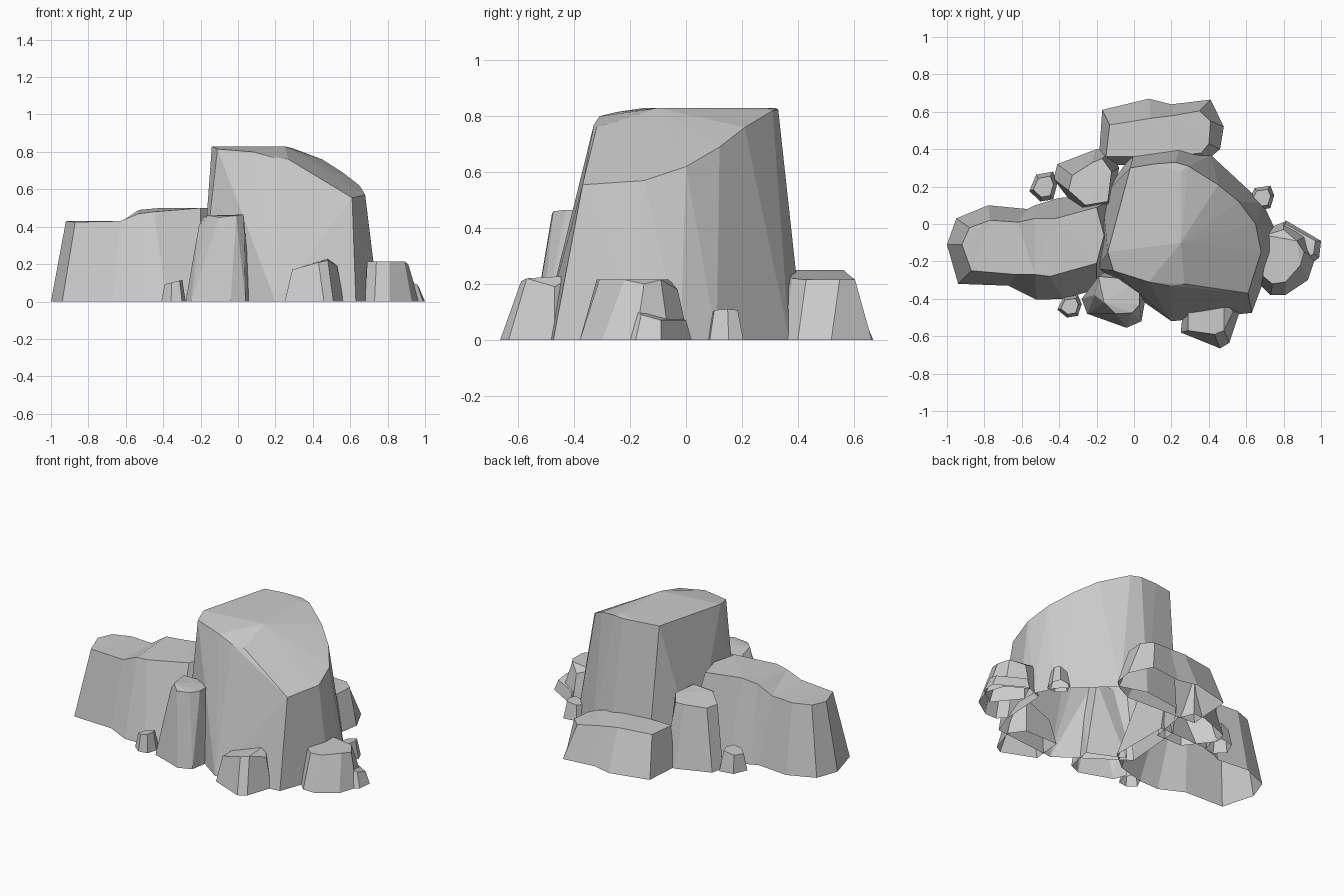
import bpy, bmesh


def finish(name, bm):
    bmesh.ops.recalc_face_normals(bm, faces=bm.faces)
    # rocks are open underneath
    base = [f for f in bm.faces if all(v.co.z < 0.001 for v in f.verts)]
    bmesh.ops.delete(bm, geom=base, context='FACES_ONLY')
    me = bpy.data.meshes.new(name)
    bm.to_mesh(me)
    bm.free()
    ob = bpy.data.objects.new(name, me)
    bpy.context.collection.objects.link(ob)
    return ob


def hull_rock(name, pts):
    bm = bmesh.new()
    for p in pts:
        bm.verts.new(p)
    r = bmesh.ops.convex_hull(bm, input=bm.verts)
    bmesh.ops.delete(bm, geom=[v for v in bm.verts if not v.link_faces], context='VERTS')
    bmesh.ops.dissolve_limit(bm, angle_limit=0.03, verts=bm.verts, edges=bm.edges)
    return finish(name, bm)


def loft_rock(name, cols):
    """Each column: base x, base y, top x, top y, top z."""
    bm = bmesh.new()
    lo = [bm.verts.new((c[0], c[1], 0)) for c in cols]
    hi = [bm.verts.new(c[2:]) for c in cols]
    n = len(cols)
    for i in range(n):
        j = (i + 1) % n
        bm.faces.new((lo[i], lo[j], hi[j], hi[i]))
    top = bm.faces.new(hi)
    bm.faces.new(lo[::-1])
    bmesh.ops.triangulate(bm, faces=[top])
    return finish(name, bm)


# Main boulder: base outline, right rim, front shoulder, flat crown
base = [(-.2, -.24), (.2, -.52), (.27, -.49), (.63, -.475), (.75, -.15), (.75, -.02),
        (.69, .11), (.41, .37), (.25, .42), (0, .385), (-.17, .15)]
rim = [(.61, -.37, .555), (.68, -.15, .57), (.65, 0, .62), (.56, .12, .69),
       (.45, .21, .76), (.29, .31, .82), (.22, .33, .825)]
crown = [(.19, -.33, .77), (.27, -.32, .76), (.08, -.31, .80), (-.11, -.25, .815),
         (-.14, -.15, .83), (-.02, .30, .83), (.1, .32, .83), (.25, -.1, .83), (.25, .28, .83)]
hull_rock("main_boulder", [(x, y, 0) for x, y in base] + rim + crown)

# Long stepped shelf on the left
loft_rock("left_shelf", [
    (-1, -.11, -.92, -.11, .43), (-.94, -.32, -.87, -.25, .425), (-.67, -.33, -.63, -.27, .43),
    (-.52, -.405, -.53, -.27, .47), (-.38, -.40, -.45, -.28, .48), (-.2, -.35, -.2, -.21, .5),
    (-.08, -.25, -.16, -.06, .5), (-.08, .15, -.2, .09, .5), (-.40, .14, -.42, .03, .5),
    (-.53, .1, -.53, .03, .49), (-.57, .08, -.62, .01, .43), (-.78, .1, -.77, .02, .43),
    (-.95, .03, -.88, -.02, .43)])

# Low ledge behind
loft_rock("back_ledge", [
    (-.19, .32, -.15, .36, .25), (.3, .3, .2, .36, .25), (.4, .35, .36, .38, .22),
    (.46, .40, .40, .43, .215), (.48, .52, .41, .55, .215), (.41, .665, .35, .605, .215),
    (.2, .64, .21, .58, .235), (.08, .67, .09, .565, .25), (-.17, .61, -.13, .53, .25)])

# Upright rocks against the main boulder
loft_rock("back_left_pillar", [
    (-.30, .07, -.26, .1, .40), (-.12, .07, -.14, .12, .42), (-.08, .3, -.12, .28, .42),
    (-.12, .40, -.17, .35, .40), (-.2, .40, -.22, .33, .39), (-.41, .32, -.33, .26, .37),
    (-.43, .24, -.35, .18, .37)])
hull_rock("front_pillar", [
    (-.28, -.4, 0), (-.25, -.48, 0), (-.04, -.555, 0), (.04, -.52, 0), (.07, -.35, 0),
    (-.15, -.25, 0), (-.21, -.38, .40), (-.19, -.28, .45), (-.16, -.42, .46), (-.1, -.48, .45),
    (-.01, -.475, .46), (.03, -.43, .465), (.03, -.3, .465)])

# Small rocks around the foot
loft_rock("front_right_rock", [
    (.25, -.58, .29, -.57, .17), (.46, -.665, .43, -.59, .21), (.51, -.635, .48, -.57, .22),
    (.565, -.47, .53, -.47, .19), (.5, -.38, .48, -.4, .23), (.27, -.38, .29, -.42, .17)])
loft_rock("right_rock", [
    (.68, -.33, .69, -.28, .215), (.73, -.38, .74, -.32, .215), (.81, -.38, .81, -.31, .215),
    (.93, -.3, .89, -.22, .215), (.97, -.18, .91, -.15, .2), (.93, -.06, .87, -.09, .215),
    (.8, .01, .8, -.03, .18), (.7, -.03, .7, -.06, .215)])
loft_rock("right_step", [
    (.88, -.26, .88, -.2, .12), (.99, -.18, .96, -.16, .09), (1, -.09, .97, -.09, .07),
    (.81, .02, .81, 0, .07), (.75, -.1, .75, -.1, .12)])
small = [("left_pebble", -.345, -.44, .065, .06, .115), ("back_left_pebble", -.485, .2, .075, .08, .13),
         ("right_pebble", .68, .14, .07, .065, .11)]
ring = [(-1, -.3), (-.2, -1), (.7, -.85), (1, .2), (.7, 1), (-.5, .8)]
for name, cx, cy, rx, ry, h in small:
    loft_rock(name, [(cx + a * rx, cy + b * ry, cx + a * rx * .72, cy + b * ry * .7, h * (.9 + .1 * a))
                     for a, b in ring])
